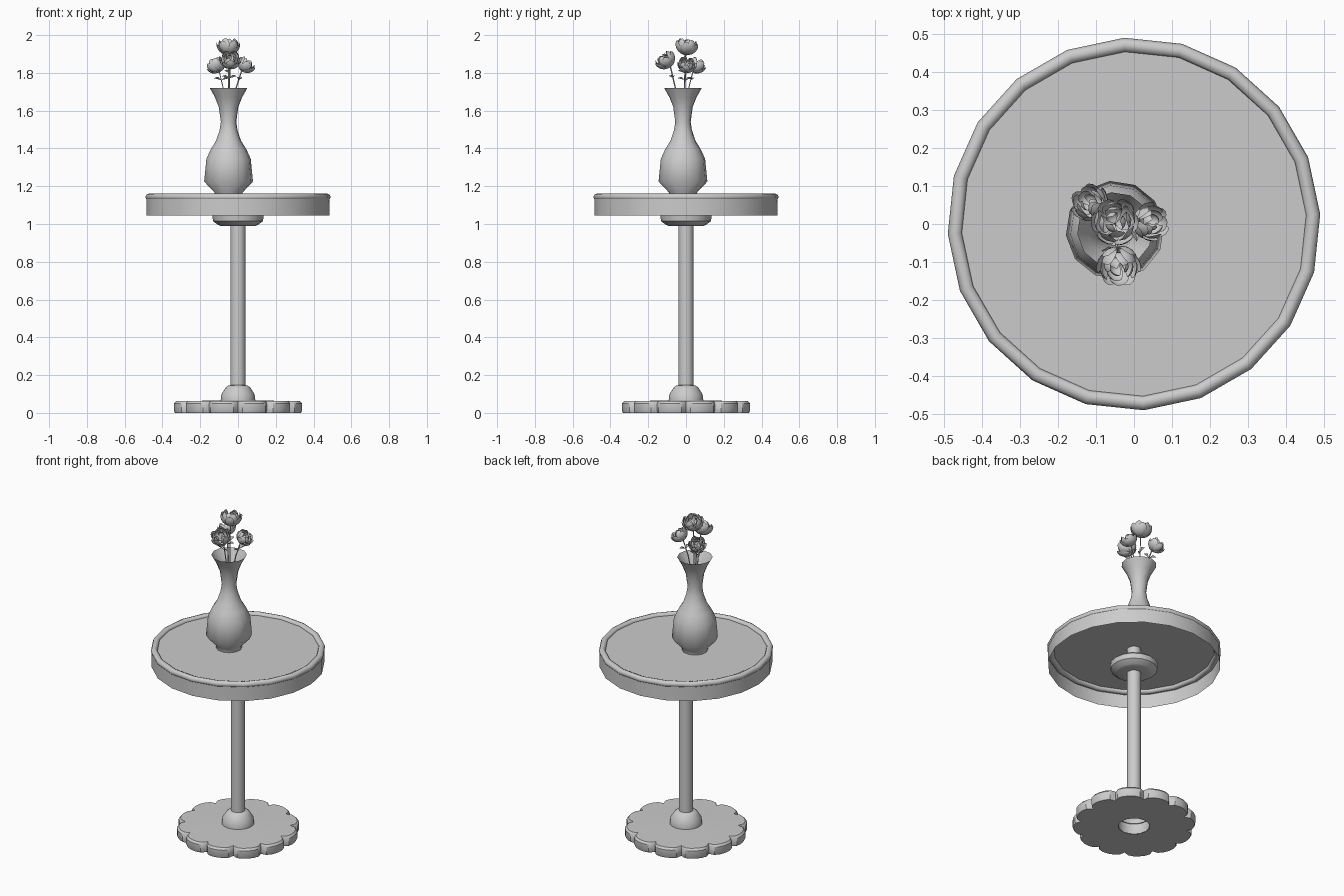
import bpy, bmesh
from math import sin, cos, pi, radians
from mathutils import Vector, Matrix

if "Cube" in bpy.data.objects:
    bpy.data.objects.remove(bpy.data.objects["Cube"])


def finish(name, bm, angle=40, loc=(0, 0, 0)):
    bmesh.ops.recalc_face_normals(bm, faces=bm.faces)
    me = bpy.data.meshes.new(name)
    bm.to_mesh(me)
    bm.free()
    ob = bpy.data.objects.new(name, me)
    ob.location = loc
    bpy.context.collection.objects.link(ob)
    bpy.ops.object.select_all(action='DESELECT')
    ob.select_set(True)
    bpy.context.view_layer.objects.active = ob
    bpy.ops.object.shade_smooth_by_angle(angle=radians(angle))
    return ob


def bridge(bm, a, b):
    n = len(a)
    for i in range(n):
        j = (i + 1) % n
        bm.faces.new((a[i], a[j], b[j], b[i]))


def lathe(name, profile, sides, turn=0.0, loc=(0, 0, 0), closed=False,
          cap_start=False, cap_end=False, angle=40):
    """Revolve (radius, z) points around z."""
    bm = bmesh.new()
    rings = []
    for r, z in profile:
        rings.append([bm.verts.new((r * cos(turn + 2 * pi * i / sides),
                                    r * sin(turn + 2 * pi * i / sides), z))
                      for i in range(sides)])
    for a, b in zip(rings, rings[1:]):
        bridge(bm, a, b)
    if closed:
        bridge(bm, rings[-1], rings[0])
    if cap_start:
        bm.faces.new(rings[0])
    if cap_end:
        bm.faces.new(rings[-1])
    return finish(name, bm, angle, loc)


# Scalloped foot plate: twelve lobes, open in the middle underneath
LOBE = [(0, 0.305), (4, 0.333), (9, 0.343), (15, 0.346), (21, 0.343), (26, 0.333)]
bm = bmesh.new()
rings = []
for scale, inner, z in [(0, 0.088, 0.0), (0.985, 0, 0.0), (1, 0, 0.01),
                        (1, 0, 0.05), (0.97, 0, 0.062), (0, 0.085, 0.066)]:
    ring = []
    for k in range(12):
        for deg, r in LOBE:
            a = radians(30 * k + deg)
            rr = r * scale + inner
            ring.append(bm.verts.new((rr * cos(a), rr * sin(a), z)))
    rings.append(ring)
for a, b in zip(rings, rings[1:]):
    bridge(bm, a, b)
finish("foot_plate", bm, 35)

# Pedestal: collar, column and the cup under the top
lathe("base_collar", [(0.088, 0.0), (0.092, 0.065), (0.088, 0.098), (0.066, 0.133),
                      (0.052, 0.145), (0.039, 0.147)], 16)
lathe("column", [(0.04, 0.13), (0.04, 1.145)], 12, cap_start=True)
lathe("top_cup", [(0.039, 0.99), (0.09, 0.99), (0.105, 0.995), (0.132, 1.015),
                  (0.136, 1.045), (0.12, 1.06), (0.039, 1.06)], 16)

# Table top: thin board, hanging skirt, rounded rim (twenty sides)
T = radians(3)
lathe("table_board", [(0.476, 1.145)], 20, T, cap_start=True)
lathe("table_skirt", [(0.486, 1.045), (0.486, 1.14)], 20, T)
lathe("table_rim", [(0.472 + 0.019 * cos(2 * pi * i / 8), 1.143 + 0.018 * sin(2 * pi * i / 8))
                    for i in range(8)], 20, T, closed=True, angle=60)

# Vase: open thin shell on a small foot
VX, VY = -0.05, -0.016
lathe("vase", [(0.072, 1.145), (0.076, 1.168), (0.13, 1.225), (0.118, 1.345),
               (0.095, 1.395), (0.067, 1.44), (0.048, 1.495), (0.041, 1.54),
               (0.052, 1.62), (0.072, 1.67), (0.1, 1.72)],
      12, radians(6), (VX, VY, 0), cap_start=True, angle=50)


def petal(bm, mat, az, radius, half_width, reach, flare):
    """Spoon-shaped patch rising from the underside of the bloom."""
    n, m = 4, 6
    grid = []
    for j in range(m + 1):
        v = j / m
        row = []
        for i in range(n + 1):
            u = 2 * i / n - 1
            pol = reach * v * (1 - 0.2 * u * u) + 0.08
            a = az + half_width * u * (1 - 0.3 * v * v)
            r = radius * (1 + flare * v * v - 0.06 * u * u)
            p = Vector((r * sin(pol) * cos(a), r * sin(pol) * sin(a), -0.9 * r * cos(pol)))
            row.append(bm.verts.new(mat @ p))
        grid.append(row)
    for j in range(m):
        for i in range(n):
            bm.faces.new((grid[j][i], grid[j][i + 1], grid[j + 1][i + 1], grid[j + 1][i]))


def leaf(bm, start, az, length):
    """Small folded pointed leaf."""
    d = Vector((cos(az), sin(az), 0.25))
    s = Vector((-sin(az), cos(az), 0))
    up = Vector((0, 0, 0.012))
    a = bm.verts.new(start)
    b = bm.verts.new(start + d * length)
    mid = bm.verts.new(start + d * length * 0.5)
    l = bm.verts.new(start + d * length * 0.5 + s * length * 0.25 + up)
    r = bm.verts.new(start + d * length * 0.5 - s * length * 0.25 + up)
    for tri in ((a, mid, l), (mid, b, l), (a, r, mid), (mid, r, b)):
        bm.faces.new(tri)


# Flowers: bloom centre, size
FLOWERS = [((-0.05, 0.005, 1.948), 0.062), ((-0.04, -0.112, 1.872), 0.058),
           ((0.045, 0.005, 1.845), 0.051), ((-0.118, 0.057, 1.843), 0.051)]
# Petal layers: count, radius, half width, reach, flare
LAYERS = [(3, 0.45, 0.85, 2.6, 0.0), (4, 0.68, 0.75, 2.35, 0.0),
          (5, 0.86, 0.68, 2.15, 0.02), (6, 0.96, 0.58, 1.75, 0.06)]
for k, (c, size) in enumerate(FLOWERS, 1):
    c = Vector(c)
    out = Vector((c.x - VX, c.y - VY, 0))
    axis = (out * 3.5 + Vector((0, 0, 0.42))).normalized()
    mat = Matrix.Translation(c) @ axis.to_track_quat('Z', 'Y').to_matrix().to_4x4()

    # Bloom
    bm = bmesh.new()
    for j, (count, r, w, reach, flare) in enumerate(LAYERS):
        for i in range(count):
            petal(bm, mat, 2 * pi * i / count + j * 0.7 + k, size * r * (1 + 0.03 * (i % 2)),
                  w, reach, flare)
    finish("bloom_%d" % k, bm, 60)

    # Stem
    foot = Vector((VX, VY, 1.3)) - out * 0.15
    neck = Vector((VX, VY, 1.6)) + out * 0.18
    bend = Vector((VX, VY, 1.72)) + out * 0.42
    cu = bpy.data.curves.new("stem_%d" % k, 'CURVE')
    cu.dimensions = '3D'
    cu.bevel_depth = 0.0035
    cu.bevel_resolution = 0
    sp = cu.splines.new('POLY')
    pts = [foot, neck, bend, c - axis * size * 0.8]
    sp.points.add(len(pts) - 1)
    for p, q in zip(sp.points, pts):
        p.co = (*q, 1)
    bpy.context.collection.objects.link(bpy.data.objects.new("stem_%d" % k, cu))

    # Leaves
    bm = bmesh.new()
    at = bend.lerp(pts[3], 0.45)
    for i in range(2):
        leaf(bm, at, k * 1.6 + i * 2.6, 0.042)
    finish("leaves_%d" % k, bm, 30)
